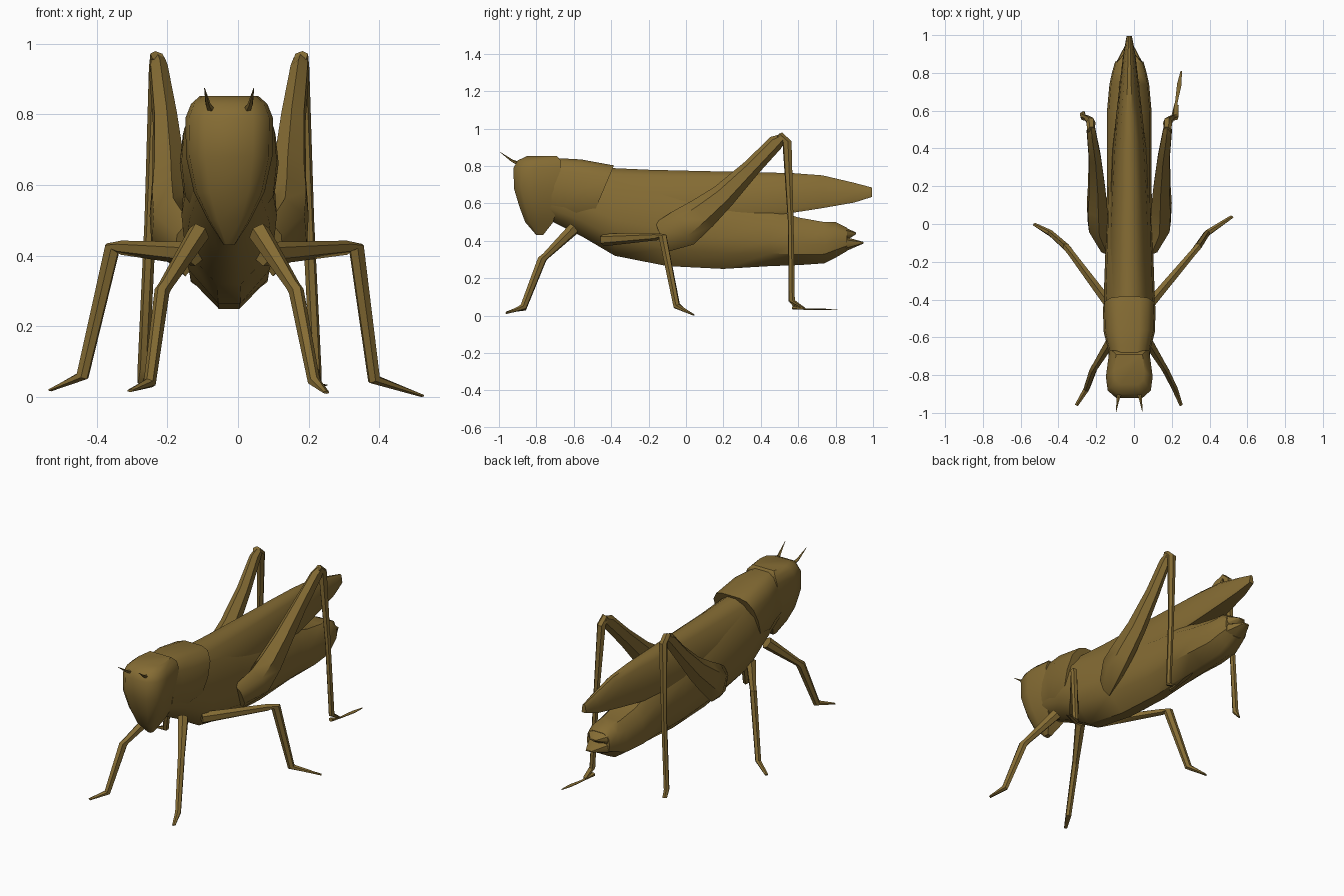
import bpy, bmesh, math
from mathutils import Vector

CENTRE = -0.025  # the body sits slightly off the leg span centre

old = bpy.data.objects.get("Cube")
if old:
    bpy.data.objects.remove(old, do_unlink=True)

olive = bpy.data.materials.new("olive brown")
olive.use_nodes = True
colour = (0.235, 0.15, 0.034, 1)
olive.diffuse_color = colour
olive.node_tree.nodes["Principled BSDF"].inputs["Base Color"].default_value = colour


def loft(name, rings, angle=42):
    """Skin a list of equally sized point rings and cap both ends."""
    bm = bmesh.new()
    loops = [[bm.verts.new(p) for p in ring] for ring in rings]
    for a, b in zip(loops, loops[1:]):
        for i in range(len(a)):
            j = (i + 1) % len(a)
            bm.faces.new((a[i], a[j], b[j], b[i]))
    bm.faces.new(loops[0])
    bm.faces.new(loops[-1])
    bmesh.ops.recalc_face_normals(bm, faces=bm.faces)
    mesh = bpy.data.meshes.new(name)
    bm.to_mesh(mesh)
    bm.free()
    mesh.materials.append(olive)
    obj = bpy.data.objects.new(name, mesh)
    bpy.context.collection.objects.link(obj)
    bpy.ops.object.select_all(action="DESELECT")
    obj.select_set(True)
    bpy.context.view_layer.objects.active = obj
    bpy.ops.object.shade_smooth_by_angle(angle=math.radians(angle))
    return obj


# Half outlines as (share of width, share of height), bottom to top
BARREL = ((0.25, 0), (0.92, 0.22), (1, 0.45), (0.92, 0.8), (0.5, 1))
SHIELD = ((0.55, 0), (0.92, 0.2), (1, 0.5), (0.94, 0.78), (0.72, 0.95), (0.4, 1))
TENT = ((0.9, 0), (1, 0.1), (0.87, 0.5), (0.58, 0.88), (0.2, 1))


def section(shape, y, low, high, width, lean=0):
    """Mirrored upright ring; lean pushes its foot forwards."""
    half = [(width * w, y - lean * (1 - h), low + (high - low) * h) for w, h in shape]
    right = [(CENTRE - x, y, z) for x, y, z in reversed(half)]
    return [(CENTRE + x, y, z) for x, y, z in half] + right


def limb(name, stations, sides=6):
    """Tube through (x, y, z, depth, thickness) in an upright plane."""
    points = [Vector(s[:3]) for s in stations]
    across = (points[-1] - points[0]).cross(Vector((0, 0, 1))).normalized()
    rings = []
    for i, (point, station) in enumerate(zip(points, stations)):
        before, after = points[max(i - 1, 0)], points[min(i + 1, len(points) - 1)]
        up = across.cross(after - before).normalized()
        turns = [math.tau * k / sides for k in range(sides)]
        rings.append([point + up * math.cos(t) * station[3]
                      + across * math.sin(t) * station[4] for t in turns])
    return loft(name, rings)


# Thorax and abdomen
body = ((-0.73, 0.51, 0.8, 0.095), (-0.55, 0.42, 0.8, 0.122), (-0.38, 0.32, 0.75, 0.135),
        (-0.1, 0.265, 0.7, 0.125), (0.2, 0.25, 0.62, 0.118), (0.45, 0.265, 0.575, 0.118),
        (0.6, 0.27, 0.525, 0.118), (0.74, 0.28, 0.5, 0.105), (0.8, 0.31, 0.5, 0.092),
        (0.86, 0.345, 0.47, 0.075))
loft("abdomen", [section(BARREL, *s) for s in body])

# Forked tail tip
for name, low, high, end, tip in (("upper_tail_tip", 0.4, 0.47, 0.91, 0.44),
                                  ("lower_tail_tip", 0.345, 0.42, 0.95, 0.39)):
    loft(name, [section(BARREL, 0.855, low, high, 0.07),
                section(BARREL, end, tip - 0.004, tip + 0.004, 0.02)])

# Collar shield behind the head
collar = ((-0.72, 0.54, 0.842, 0.106, 0), (-0.65, 0.52, 0.84, 0.115, 0),
          (-0.56, 0.5, 0.835, 0.135, 0.03), (-0.385, 0.52, 0.803, 0.14, 0.12))
loft("collar_shield", [section(SHIELD, *s) for s in collar])

# Folded wings
wings = ((-0.42, 0.5, 0.79, 0.132), (-0.2, 0.5, 0.78, 0.118), (0, 0.51, 0.775, 0.11),
         (0.4, 0.53, 0.766, 0.088), (0.57, 0.55, 0.762, 0.07), (0.73, 0.575, 0.75, 0.052),
         (0.9, 0.605, 0.71, 0.032), (0.995, 0.635, 0.685, 0.014))
loft("folded_wings", [section(TENT, *s) for s in wings])

# Head, stacked from chin to crown as height, front, back, half width
head = ((0.43, -0.8, -0.765, 0.015), (0.5, -0.86, -0.71, 0.06), (0.58, -0.89, -0.69, 0.1),
        (0.68, -0.92, -0.68, 0.122), (0.79, -0.922, -0.67, 0.124),
        (0.83, -0.9, -0.67, 0.108), (0.853, -0.85, -0.69, 0.082))
OVAL = ((0.55, 0), (0.92, 0.16), (1, 0.45), (0.85, 1))
rings = []
for z, front, back, width in head:
    half = [(width * w, front + (back - front) * d, z) for w, d in OVAL]
    rings.append([(CENTRE + x, y, h) for x, y, h in half]
                 + [(CENTRE - x, y, h) for x, y, h in reversed(half)])
loft("head", rings)

# Antennae
for side, name in ((1, "left"), (-1, "right")):
    limb(name + "_antenna", [(CENTRE + side * 0.05, -0.89, 0.81, 0.012, 0.012),
                             (CENTRE + side * 0.06, -0.93, 0.828, 0.007, 0.008),
                             (CENTRE + side * 0.07, -0.995, 0.875, 0.001, 0.001)], 5)


def thin_leg(name, hip, knee, ankle, toe):
    """Bent leg with a thicker thigh and a flat pointed foot."""
    thigh = tuple(a + (b - a) * 0.9 for a, b in zip(hip, knee))
    limb(name, [(*hip, 0.034, 0.03), (*thigh, 0.02, 0.02), (*knee, 0.026, 0.02),
                (*ankle, 0.02, 0.017), (*toe, 0.004, 0.01)])


thin_leg("left_front_leg", (0.06, -0.6, 0.465), (0.165, -0.77, 0.3),
         (0.215, -0.87, 0.045), (0.25, -0.96, 0.013))
thin_leg("right_front_leg", (-0.11, -0.6, 0.465), (-0.215, -0.77, 0.3),
         (-0.25, -0.87, 0.04), (-0.305, -0.96, 0.018))
thin_leg("left_middle_leg", (0.07, -0.44, 0.405), (0.335, -0.125, 0.425),
         (0.385, -0.05, 0.05), (0.52, 0.04, 0.004))
thin_leg("right_middle_leg", (-0.12, -0.44, 0.405), (-0.355, -0.125, 0.425),
         (-0.44, -0.05, 0.06), (-0.53, 0, 0.02))

# Big jumping legs: offset, y, z, depth, thickness
thigh = ((0.12, -0.13, 0.42, 0.085, 0.035), (0.165, -0.01, 0.472, 0.105, 0.06),
         (0.17, 0.09, 0.548, 0.088, 0.06), (0.172, 0.2, 0.64, 0.068, 0.05),
         (0.182, 0.35, 0.79, 0.048, 0.037), (0.2, 0.48, 0.925, 0.042, 0.028),
         (0.203, 0.52, 0.955, 0.02, 0.022))
for side, name, foot, toe in ((1, "left", 0.22, 0.63), (-1, "right", -0.268, 0.59)):
    limb(name + "_hind_thigh", [(CENTRE + side * s[0], *s[1:]) for s in thigh])
    knee = CENTRE + side * 0.203
    limb(name + "_hind_shin", [(knee, 0.5, 0.965, 0.02, 0.022), (knee, 0.54, 0.93, 0.026, 0.024),
                               ((knee + foot) / 2, 0.56, 0.5, 0.016, 0.017),
                               (foot, 0.565, 0.08, 0.018, 0.016),
                               (foot + side * 0.005, toe, 0.04, 0.006, 0.014)])

# Trailing foot on the left hind leg
limb("left_hind_foot", [(0.21, 0.57, 0.045, 0.012, 0.014), (0.225, 0.65, 0.034, 0.003, 0.008),
                        (0.24, 0.74, 0.034, 0.003, 0.014), (0.25, 0.81, 0.034, 0.002, 0.004)])
